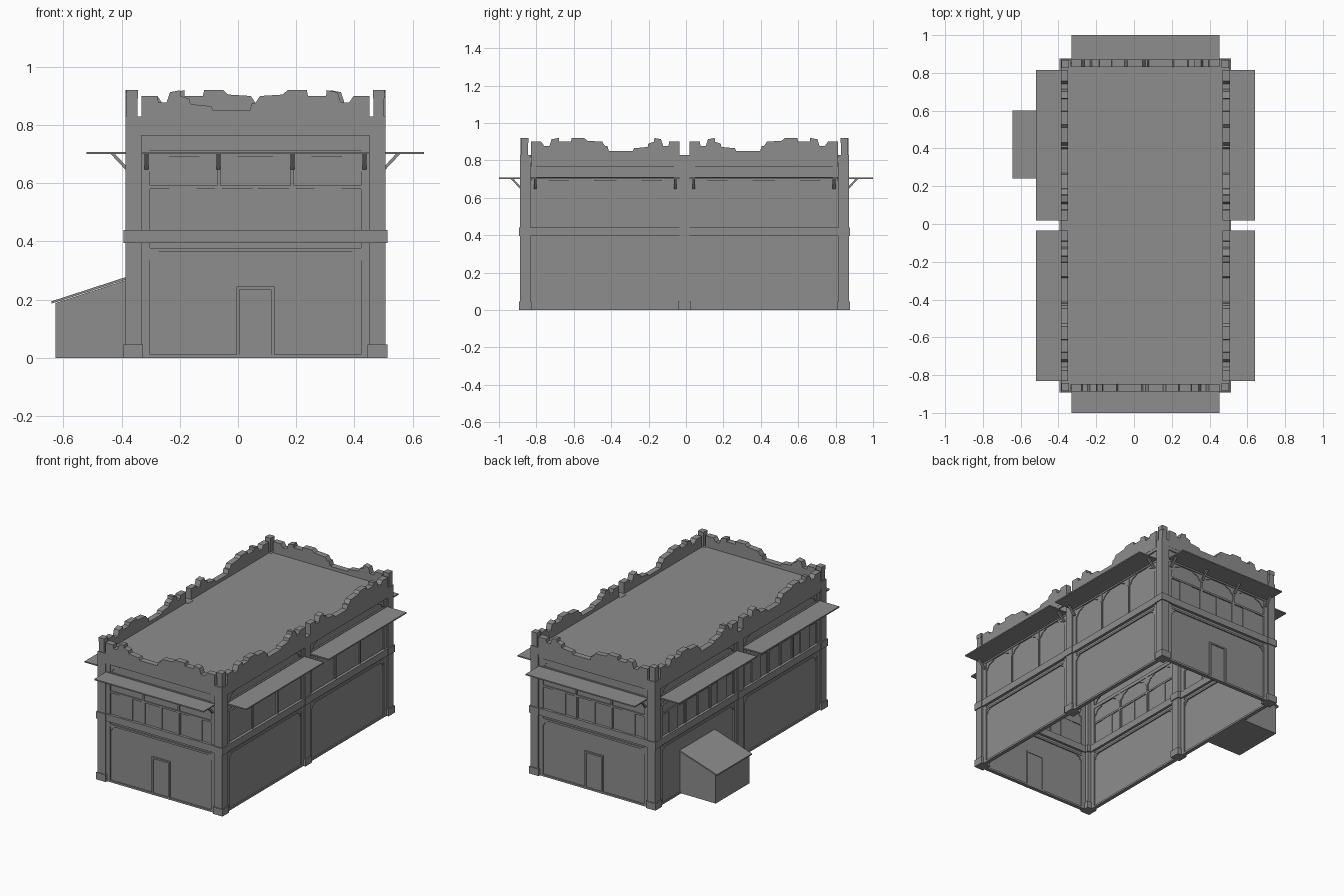
import bpy, bmesh, math
from mathutils import Matrix, Vector

if "Cube" in bpy.data.objects:
    bpy.data.objects.remove(bpy.data.objects["Cube"])

CX, CY = 0.06, -0.008          # building centre
HX, HY = 0.428, 0.859          # half distances to the wall centre lines

plaster = bpy.data.materials.new("grey_plaster")
plaster.diffuse_color = (0.27, 0.27, 0.27, 1)
plaster.use_nodes = True
plaster.node_tree.nodes["Principled BSDF"].inputs["Base Color"].default_value = plaster.diffuse_color
parts = {}


def prism(name, pts, a, b, M=Matrix(), across=False):
    """Extrude a profile. Default: (u, z) profile through depth a..b;
    across: (depth, z) profile along u from a to b. Depth points outward."""
    bm = parts.setdefault(name, bmesh.new())
    rings = []
    for t in (a, b):
        ring = []
        for p, z in pts:
            co = (t, -p, z) if across else (p, -t, z)
            ring.append(bm.verts.new(M @ Vector(co)))
        rings.append(ring)
    n = len(pts)
    bm.faces.new(rings[0])
    bm.faces.new(rings[1][::-1])
    for i in range(n):
        j = (i + 1) % n
        bm.faces.new((rings[0][i], rings[0][j], rings[1][j], rings[1][i]))


def slab(name, u0, u1, z0, z1, d0, d1, M=Matrix()):
    prism(name, [(u0, z0), (u1, z0), (u1, z1), (u0, z1)], d0, d1, M)


def brace(name, u, z, s, w, h, M):
    """Curved corner brace below the beam at z, growing from u in direction s."""
    pts = [(u, z), (u + s * w, z), (u + s * w, z - 0.008),
           (u + s * w * 0.4, z - h * 0.45), (u + s * 0.008, z - h), (u, z - h)]
    prism(name, pts, -0.009, 0.009, M)


# Ruined parapet outline: fraction of bay width, height
CREST = [(0, .90), (.07, .90), (.075, .877), (.11, .877), (.125, .913), (.17, .92), (.172, .90),
         (.21, .89), (.215, .872), (.305, .865), (.315, .85), (.475, .85), (.485, .876),
         (.5, .876), (.52, .90), (.62, .905), (.64, .92), (.725, .92), (.73, .90), (.81, .90),
         (.812, .92), (.86, .913), (.875, .877), (.91, .877), (.93, .90), (1, .90)]


def bay(M, W, awning, flip=False, door=False, windows=True):
    h = W / 2
    e = h - 0.017
    # parapet
    crest = [((1 - t if flip else t) * W - h, z) for t, z in CREST]
    if flip:
        crest.reverse()
    prism("parapet", [(h, .785)] + [(-h, .785)] + crest, -0.019, 0.019, M)
    # walls
    slab("wall_panel", -h - .02, h + .02, 0.0, 0.79, -0.004, 0.004, M)
    # horizontal beams
    slab("floor_belt", -h - .01, h + .01, .395, .44, -0.02, 0.022, M)
    slab("beam", -h, h, .765, .79, -0.016, 0.018, M)
    slab("beam", -h, h, .69, .712, -0.012, 0.014, M)
    slab("beam", -e, e, .365, .377, -0.012, 0.012, M)
    slab("beam", -e, e, 0, .012, -0.012, 0.012, M)
    # vertical posts and corner braces
    for s in (-1, 1):
        lo, hi = sorted((s * (e - .012), s * h))
        slab("frame_post", lo, hi, 0, .395, -0.012, 0.012, M)
        slab("frame_post", lo, hi, .44, .79, -0.012, 0.012, M)
        slab("frame_post", s * .127 - .006, s * .127 + .006, .44, .70, -0.012, 0.012, M)
        brace("corner_brace", s * (e - .012), .365, -s, .03, .03, M)
        brace("corner_brace", s * (e - .012), .69, -s, .065, .05, M)
        brace("corner_brace", s * (e - .012), .765, -s, .065, .05, M)
        brace("corner_brace", s * .133, .69, s, .06, .045, M)
        brace("corner_brace", s * .121, .69, -s, .06, .045, M)
        # solid strips that leave recessed windows between them
        if windows:
            for u0, u1 in ((.364, h), (.203, .296), (.115, .139), (0, .008)):
                lo, hi = sorted((s * u0, s * u1))
                slab("window_surround", lo, hi, .44, .585, -0.008, 0.009, M)
    if windows:
        slab("window_surround", -h, h, .58, .592, -0.01, 0.012, M)
    # awning and its slanted struts
    slab("awning", -h, h, .70, .708, 0.005, awning, M)
    for u in ((-.375, -.127, .127, .375) if windows else (-.375, .375)):
        prism("awning_strut", [(.010, .652), (.020, .648), (.070, .701), (.055, .701)],
              u - .007, u + .007, M, across=True)
    # door: raised jambs, head and leaf
    if door:
        for s in (-1, 1):
            lo, hi = sorted((s * .054, s * .065))
            slab("door_frame", lo, hi, 0, .245, -0.010, 0.014, M)
        slab("door_frame", -.065, .065, .235, .245, -0.010, 0.014, M)
        slab("door_leaf", -.054, .054, 0, .235, -0.006, 0.007, M)


def place(x, y, deg):
    return Matrix.Translation((CX + x, CY + y, 0)) @ Matrix.Rotation(math.radians(deg), 4, 'Z')


# Four sides: one bay on the ends, two bays on each long side
bay(place(0, -HY, 0), .784, .133, door=True)
bay(place(0, HY, 180), .784, .149, door=True)
for s in (-1, 1):
    bay(place(HX, s * .424, 90), .796, .152, flip=s < 0, windows=False)
    bay(place(-HX, s * .424, 270), .796, .152, flip=s > 0)


def block(name, x, y, r, z0, z1):
    slab(name, x - r, x + r, z0, z1, -y - r, -y + r)


# Pillars with plinths and collars
for sx in (-1, 1):
    for sy in (-1, 0, 1):
        x, y = CX + sx * .42, CY + sy * .851
        block("pillar", x, y, .0275, 0, .83)
        block("pillar_plinth", x, y, .034, 0, .045)
        block("pillar_collar", x, y, .034, .395, .44)
        if sy:
            px, py = x + sx * .004, y + sy * .004
            block("corner_finial", px, py, .0185, .83, .892)
            block("corner_finial", px, py, .020, .892, .92)

# Flat roof
slab("roof", CX - .412, CX + .412, .815, .828, -CY - .842, -CY + .842)

# Lean-to shed on the left side
prism("shed_body", [(-.628, 0), (-.37, 0), (-.37, .272), (-.628, .188)], -.592, -.248)
prism("shed_roof", [(-.642, .186), (-.375, .272), (-.375, .281), (-.642, .194)], -.60, -.24)

# Turn every collected part into an object
for name, bm in parts.items():
    bmesh.ops.recalc_face_normals(bm, faces=bm.faces)
    me = bpy.data.meshes.new(name)
    bm.to_mesh(me)
    bm.free()
    me.materials.append(plaster)
    bpy.context.collection.objects.link(bpy.data.objects.new(name, me))
